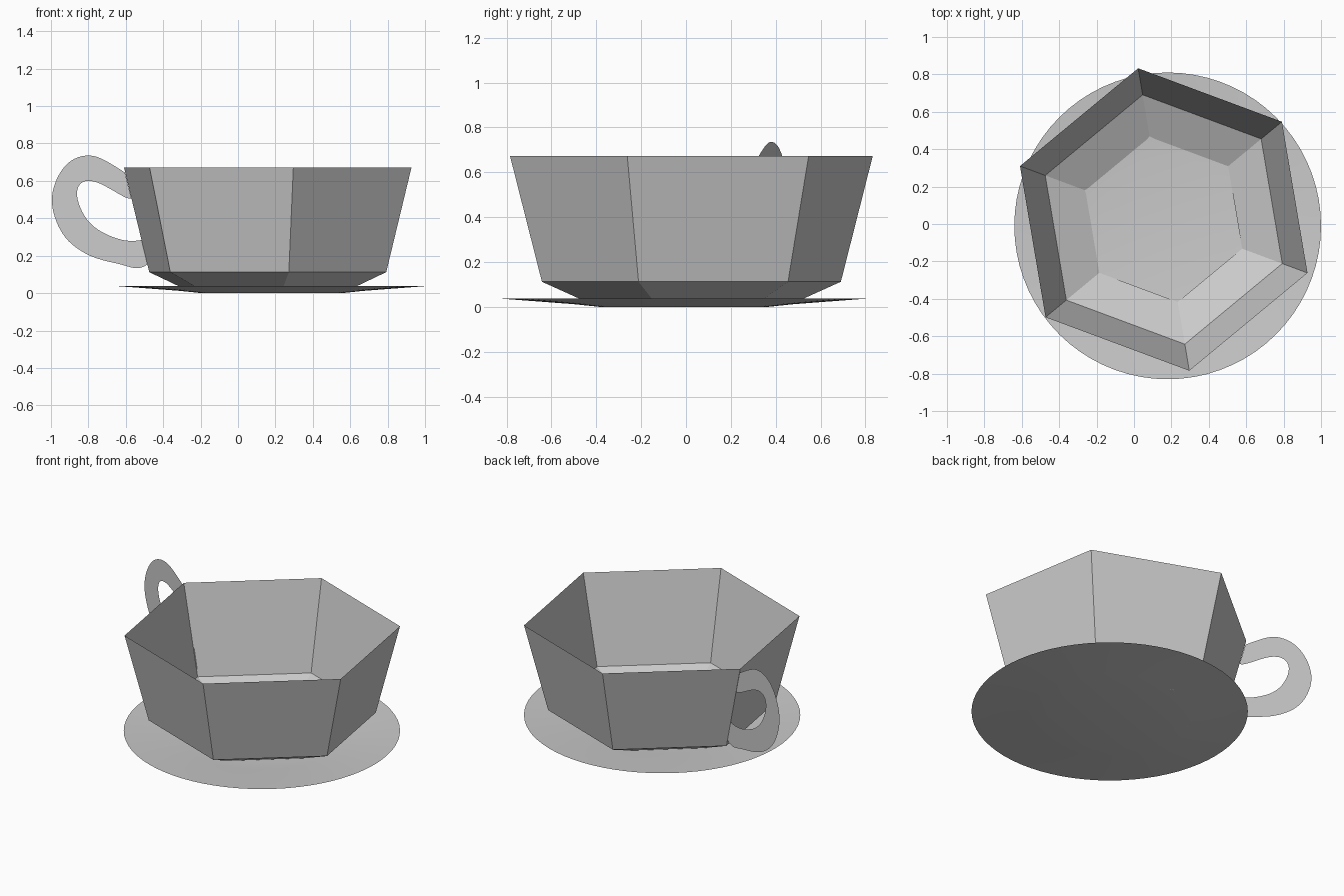
import bpy
import bmesh
from math import sin, cos, pi, radians

cube = bpy.data.objects.get("Cube")
if cube:
    bpy.data.objects.remove(cube)

grey = bpy.data.materials.new("plain grey")
grey.use_nodes = True
GREY = (0.6, 0.6, 0.6, 1)
grey.diffuse_color = GREY
grey.node_tree.nodes["Principled BSDF"].inputs["Base Color"].default_value = GREY


def finish(name, bm, location, turn):
    mesh = bpy.data.meshes.new(name)
    bm.to_mesh(mesh)
    bm.free()
    mesh.materials.append(grey)
    obj = bpy.data.objects.new(name, mesh)
    obj.location = location
    obj.rotation_euler.z = turn
    bpy.context.collection.objects.link(obj)
    return obj


def strip(bm, first, second, closed):
    """Bridge two equal rows of vertices with quads."""
    n = len(first)
    for i in range(n if closed else n - 1):
        j = (i + 1) % n
        bm.faces.new((first[i], first[j], second[j], second[i]))


def lathe(name, profile, sides, location, turn=0, floor=False):
    """Spin a (radius, height) profile into a thin open shell."""
    bm = bmesh.new()
    rings = [[bm.verts.new((r * cos(2 * pi * i / sides), r * sin(2 * pi * i / sides), z))
              for i in range(sides)] for r, z in profile]
    for low, high in zip(rings, rings[1:]):
        strip(bm, low, high, True)
    if floor:
        bm.faces.new(rings[0][::-1])
    return finish(name, bm, location, turn)


CUP_CENTRE = (0.159, 0.024, 0)
HANDLE_TURN = radians(159.6)

# Six-sided cup, open below where it meets the saucer
lathe("cup", [(0.447, 0.01), (0.676, 0.112), (0.82, 0.672)], 6, CUP_CENTRE, HANDLE_TURN)

# Round shallow saucer with a flat centre
saucer = lathe("saucer", [(0.375, 0), (0.49, 0.012), (0.82, 0.037)], 72,
               (0.18, -0.01, 0), floor=True)
for face in saucer.data.polygons:
    face.use_smooth = True

# Flat ear-shaped handle standing on one corner of the cup: (front x, height)
outer = [(-0.605, 0.645), (-0.66, 0.68), (-0.74, 0.728), (-0.81, 0.742), (-0.90, 0.715),
         (-0.97, 0.625), (-1.003, 0.51), (-0.985, 0.41), (-0.94, 0.31), (-0.87, 0.24),
         (-0.76, 0.18), (-0.62, 0.155), (-0.55, 0.127), (-0.50, 0.14), (-0.478, 0.16)]
inner = [(-0.57, 0.505), (-0.595, 0.505), (-0.67, 0.55), (-0.75, 0.595), (-0.81, 0.605),
         (-0.85, 0.585), (-0.865, 0.54), (-0.855, 0.48), (-0.82, 0.405), (-0.77, 0.35),
         (-0.70, 0.31), (-0.62, 0.282), (-0.57, 0.278), (-0.54, 0.28), (-0.508, 0.285)]
bm = bmesh.new()
rows = [[bm.verts.new(((x - CUP_CENTRE[0]) / cos(HANDLE_TURN), 0, z)) for x, z in row]
        for row in (outer, inner)]
strip(bm, rows[0], rows[1], False)
handle = finish("handle", bm, CUP_CENTRE, HANDLE_TURN)
smoothing = handle.modifiers.new("rounded outline", "SUBSURF")
smoothing.levels = smoothing.render_levels = 2
smoothing.boundary_smooth = "PRESERVE_CORNERS"
